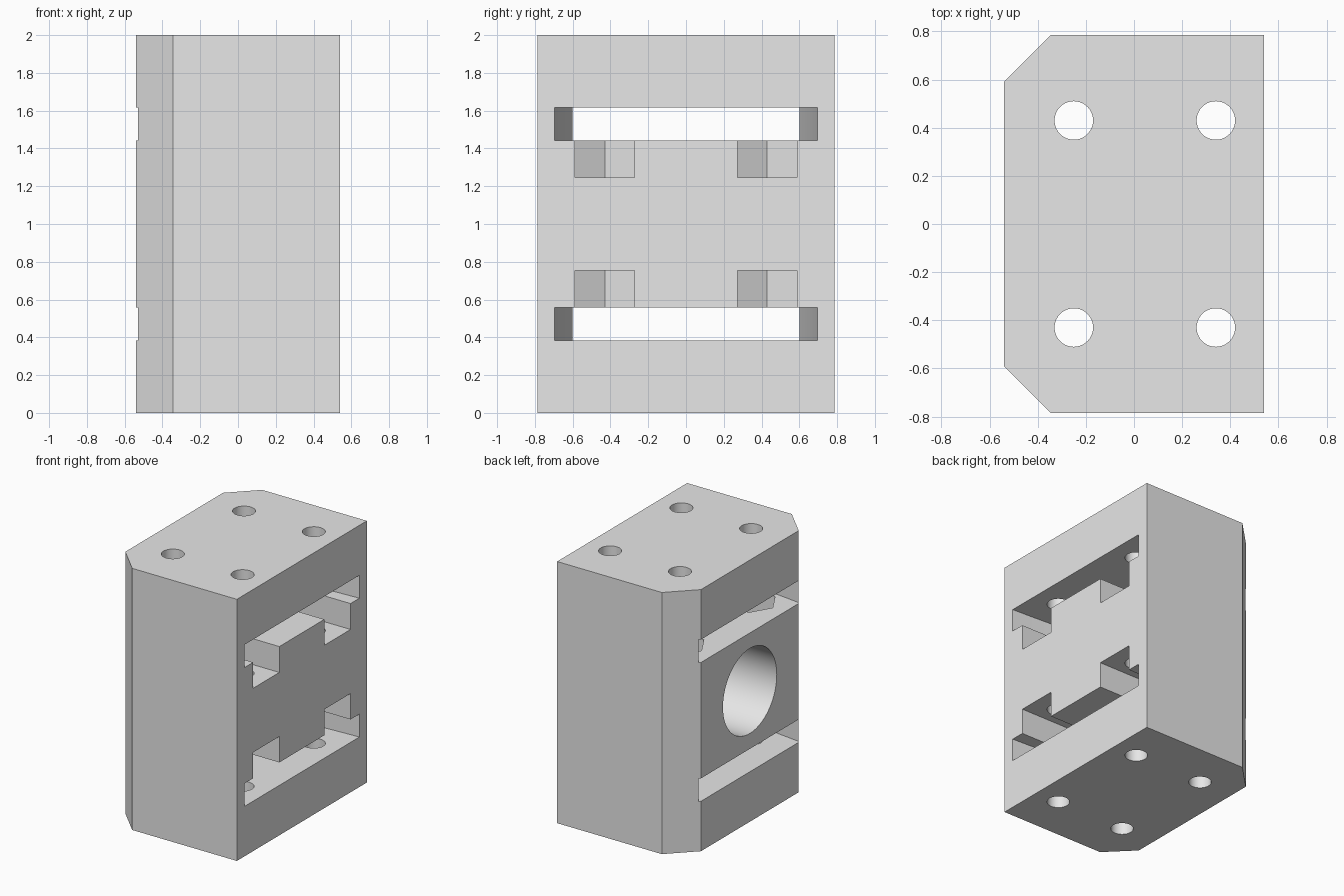
import bpy, bmesh, math

cube = bpy.data.objects.get("Cube")
if cube:
    bpy.data.objects.remove(cube, do_unlink=True)

grey = bpy.data.materials.new("light_grey")
grey.use_nodes = True
colour = (0.8, 0.8, 0.8, 1)
grey.diffuse_color = colour
grey.node_tree.nodes["Principled BSDF"].inputs["Base Color"].default_value = colour


def prism(name, outline, z0, z1):
    """Extrude an xy outline from z0 up to z1."""
    bm = bmesh.new()
    base = bm.faces.new([bm.verts.new((x, y, z0)) for x, y in outline])
    top = bmesh.ops.extrude_face_region(bm, geom=[base])["geom"]
    bmesh.ops.translate(bm, vec=(0, 0, z1 - z0),
                        verts=[v for v in top if isinstance(v, bmesh.types.BMVert)])
    bmesh.ops.recalc_face_normals(bm, faces=bm.faces)
    mesh = bpy.data.meshes.new(name)
    bm.to_mesh(mesh)
    bm.free()
    mesh.materials.append(grey)
    obj = bpy.data.objects.new(name, mesh)
    bpy.context.collection.objects.link(obj)
    return obj


def circle(cx, cy, r, n):
    return [(cx + r * math.cos(math.tau * i / n), cy + r * math.sin(math.tau * i / n))
            for i in range(n)]


def mirrored(half):
    """Complete an outline by mirroring it across y = 0."""
    return half + [(x, -y) for x, y in reversed(half)]


def cut(cutter):
    cutter.hide_render = True
    mod = body.modifiers.new(cutter.name, "BOOLEAN")
    mod.operation = "DIFFERENCE"
    mod.solver = "EXACT"
    mod.object = cutter
    bpy.context.view_layer.objects.active = body
    bpy.ops.object.modifier_apply(modifier=mod.name)
    bpy.data.objects.remove(cutter, do_unlink=True)


# Block with two chamfered upright edges
X, Y = 0.54, 0.785
body = prism("mounting_block", mirrored([(X, Y), (-0.345, Y), (-X, 0.59)]), 0, 2)

# Wide slots with gently curved ends, narrowing toward -x
slot_half = []
for i in range(13):
    x = 0.6 - 1.2 * i / 12
    t = (X - x) / (2 * X)
    slot_half.append((x, 0.695 - 0.045 * t - 0.05 * t * t))
slot = mirrored(slot_half)

# Nut channels: hexagonal inner end, open on the +x face
back, front, flat = -0.25, 0.34, 0.158
corner = flat / math.cos(math.pi / 6)


def channel(cy):
    return [(0.6, cy + flat), (back - corner / 2, cy + flat), (back - corner, cy),
            (back - corner / 2, cy - flat), (0.6, cy - flat)]


def level(z0, z1, upper):
    """Heights for the upper copy, or its mirror about mid height."""
    return (z0, z1) if upper else (2 - z1, 2 - z0)


for upper in (True, False):
    cut(prism("slot_cutter", slot, *level(1.443, 1.618, upper)))
    for cy in (-0.43, 0.43):
        cut(prism("channel_cutter", channel(cy), *level(1.245, 1.53, upper)))

# Bolt holes running the full height
for hx in (back, front):
    for hy in (-0.43, 0.43):
        cut(prism("hole_cutter", circle(hx, hy, 0.08, 40), -0.1, 2.1))

# Round blind bore entering from the -x face
bore = prism("bore_cutter", circle(0, 0, 0.325, 72), -0.6, 0.36)
bore.rotation_euler = (0, math.pi / 2, 0)
bore.location = (0, 0, 1)
bpy.context.view_layer.update()
cut(bore)

# Smooth the round walls, keep the edges crisp
bpy.ops.object.select_all(action="DESELECT")
body.select_set(True)
bpy.context.view_layer.objects.active = body
bpy.ops.object.shade_smooth_by_angle(angle=math.radians(25))
